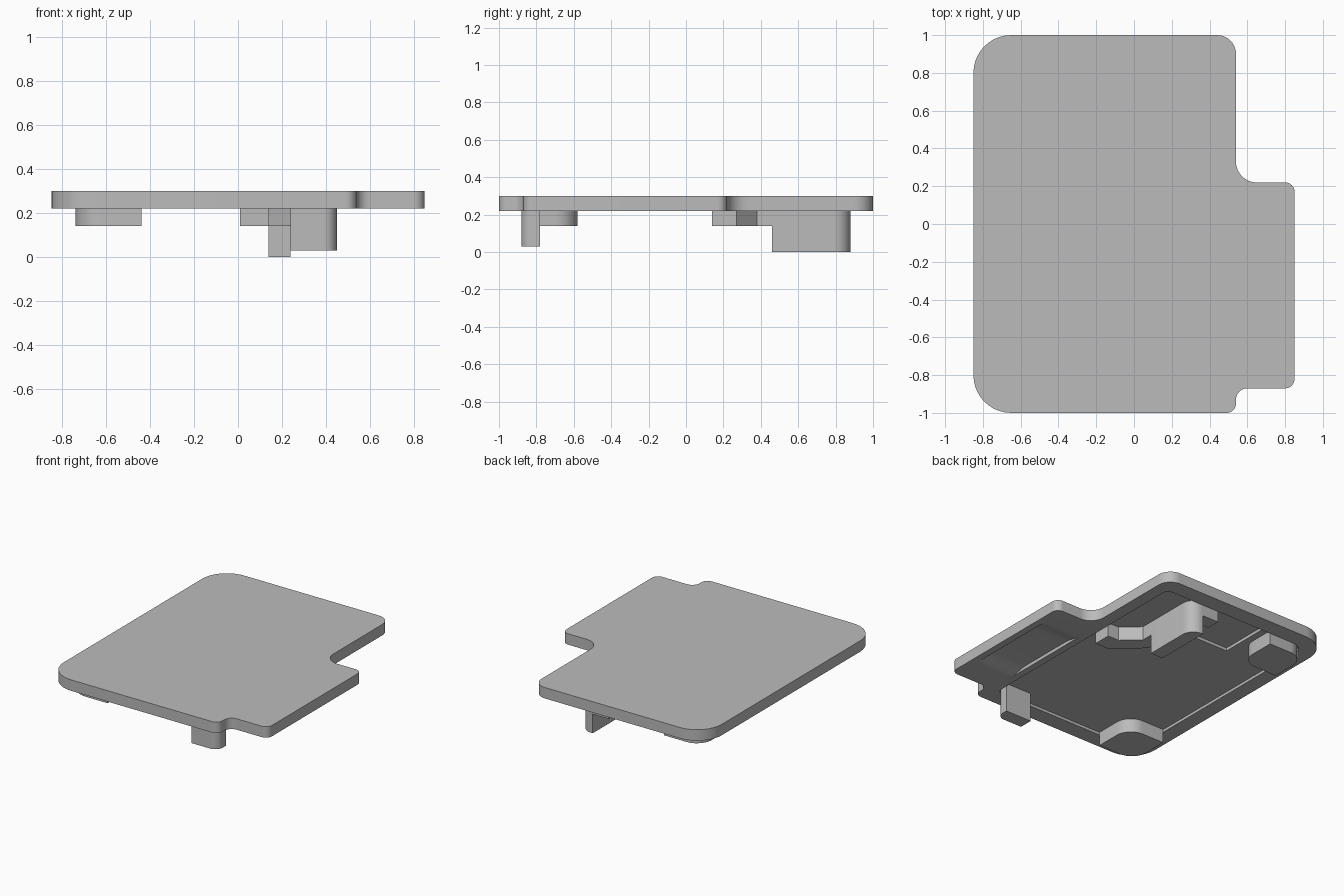
import bpy, bmesh, math
from mathutils import Vector

cube = bpy.data.objects.get("Cube")
if cube:
    bpy.data.objects.remove(cube, do_unlink=True)

grey = bpy.data.materials.new("light_grey")
grey.use_nodes = True
colour = (0.5, 0.5, 0.5, 1)
grey.diffuse_color = colour
grey.node_tree.nodes["Principled BSDF"].inputs["Base Color"].default_value = colour


def rounded(corners, steps=10):
    """Outline from (x, y, radius) corners, each right angle filleted."""
    pts = []
    for i, (x, y, r) in enumerate(corners):
        p = Vector((x, y))
        if r == 0:
            pts.append(p)
            continue
        a = (Vector(corners[i - 1][:2]) - p).normalized()
        b = (Vector(corners[(i + 1) % len(corners)][:2]) - p).normalized()
        centre = p + (a + b) * r
        for k in range(steps + 1):
            t = math.pi / 2 * k / steps
            pts.append(centre - b * r * math.cos(t) - a * r * math.sin(t))
    return pts


def smooth(obj):
    bpy.ops.object.select_all(action='DESELECT')
    obj.select_set(True)
    bpy.context.view_layer.objects.active = obj
    bpy.ops.object.shade_smooth_by_angle(angle=math.radians(30))


def prism(name, pts, low, high, to_3d=lambda u, v, w: (u, v, w)):
    """Extrude an outline between two levels."""
    bm = bmesh.new()
    face = bm.faces.new([bm.verts.new(to_3d(p[0], p[1], low)) for p in pts])
    top = bmesh.ops.extrude_face_region(bm, geom=[face])
    shift = Vector(to_3d(0, 0, high - low))
    bmesh.ops.translate(bm, vec=shift,
                        verts=[g for g in top["geom"] if isinstance(g, bmesh.types.BMVert)])
    bmesh.ops.recalc_face_normals(bm, faces=bm.faces)
    mesh = bpy.data.meshes.new(name)
    bm.to_mesh(mesh)
    bm.free()
    mesh.materials.append(grey)
    obj = bpy.data.objects.new(name, mesh)
    bpy.context.collection.objects.link(obj)
    smooth(obj)
    return obj


def cut(target, cutter):
    """Carve a hidden cutter out of the target."""
    mod = target.modifiers.new(cutter.name, 'BOOLEAN')
    mod.object = cutter
    mod.operation = 'DIFFERENCE'
    mod.solver = 'EXACT'
    bpy.context.view_layer.objects.active = target
    bpy.ops.object.modifier_apply(modifier=mod.name)
    bpy.data.objects.remove(cutter, do_unlink=True)


BOTTOM, TOP, FLOOR, SHALLOW = 0.22, 0.30, 0.24, 0.14
EMBED = FLOOR + 0.01

# Cover plate with a side tab
plate = prism("cover_plate", rounded([
    (-0.85, -1, 0.2), (0.54, -1, 0.05), (0.54, -0.87, 0.06), (0.85, -0.87, 0.05),
    (0.85, 0.22, 0.05), (0.54, 0.22, 0.11), (0.54, 1, 0.1), (-0.85, 1, 0.2)]), BOTTOM, TOP)

# Shallow recess under the plate, leaving a rim
cut(plate, prism("main_recess", rounded([
    (-0.74, -0.88, 0.1), (0.45, -0.88, 0.05), (0.45, 0.88, 0.05),
    (-0.74, 0.88, 0.1)]), 0.1, FLOOR))

# Square pocket in the recess floor
cut(plate, prism("square_pocket", [(-0.39, 0.49), (0.01, 0.49), (0.01, 0.87), (-0.39, 0.87)],
                 0.1, FLOOR + 0.022))

# Tab hollow with ramps that ease in at both ends
start, end, ramp, depth = -0.68, 0.05, 0.16, 0.025
ease = [(k / 8, (1 - math.cos(math.pi * k / 8)) / 2) for k in range(9)]
hollow = [(start + ramp * t, BOTTOM - 0.001 + depth * h) for t, h in ease]
hollow += [(end - ramp * t, BOTTOM - 0.001 + depth * h) for t, h in reversed(ease)]
hollow += [(end, 0.1), (start, 0.1)]
cut(plate, prism("tab_hollow", hollow, 0.5, 0.8, lambda u, v, w: (w, u, v)))
smooth(plate)

# Corner pads, front and back
for name, s in (("front_corner_pad", -1), ("back_corner_pad", 1)):
    prism(name, rounded([(-0.74, 0.88 * s, 0.12), (-0.44, 0.88 * s, 0),
                         (-0.44, 0.58 * s, 0.12), (-0.74, 0.58 * s, 0)]), SHALLOW, EMBED)

# Front post
prism("front_post", rounded([(0.24, -0.88, 0), (0.45, -0.88, 0.06),
                             (0.45, -0.78, 0), (0.24, -0.78, 0)]), 0.03, EMBED)

# Deep wall with its two shallow arms
prism("deep_wall", rounded([(0.14, 0.46, 0), (0.24, 0.46, 0),
                            (0.24, 0.88, 0.09), (0.14, 0.88, 0)]), 0, EMBED)
prism("back_arm", [(0.01, 0.78), (0.14, 0.78), (0.14, 0.88), (0.01, 0.88)], SHALLOW, EMBED)
prism("bent_arm", [(0.33, 0.14), (0.45, 0.14), (0.45, 0.27), (0.36, 0.27),
                   (0.24, 0.38), (0.24, 0.46), (0.14, 0.46), (0.14, 0.32)], SHALLOW, EMBED)
